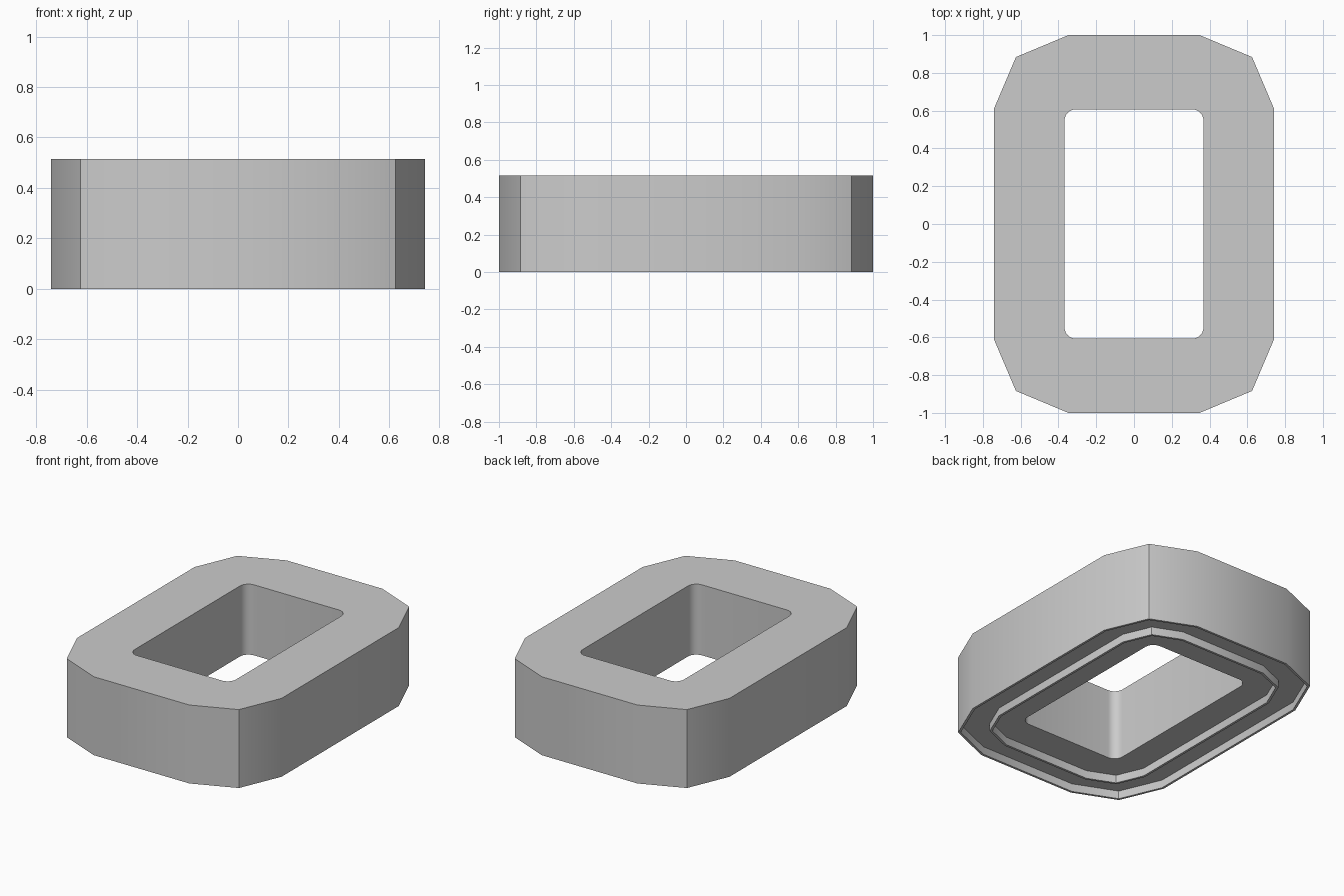
import bpy, bmesh, math
from mathutils import Vector

cube = bpy.data.objects.get("Cube")
if cube:
    bpy.data.objects.remove(cube, do_unlink=True)

HEIGHT, RECESS = 0.515, 0.052


def mirrored(quarter):
    """Repeat a first-quadrant path in all four quadrants, counter-clockwise."""
    half = quarter + [(-x, y) for x, y in reversed(quarter)]
    return [Vector(p) for p in half + [(-x, -y) for x, y in half]]


def inset(points, d):
    """Move every side of a counter-clockwise outline inward by d."""
    out = []
    for i, p in enumerate(points):
        a = (p - points[i - 1]).normalized()
        b = (points[(i + 1) % len(points)] - p).normalized()
        na, nb = Vector((-a.y, a.x)), Vector((-b.y, b.x))
        out.append(p + (na + nb) * d / (1 + na.dot(nb)))
    return out


def ring(bm, points, z):
    return [bm.verts.new((p.x, p.y, z)) for p in points]


def wall(bm, a, b):
    n = len(a)
    for i in range(n):
        bm.faces.new((a[i], a[(i + 1) % n], b[(i + 1) % n], b[i]))


def cap(bm, a, b):
    """Fill the flat area between two rings."""
    edges = []
    for loop in (a, b):
        for i, v in enumerate(loop):
            w = loop[(i + 1) % len(loop)]
            edges.append(bm.edges.get((v, w)) or bm.edges.new((v, w)))
    bmesh.ops.triangle_fill(bm, edges=edges, use_beauty=True)


# Outlines: chamfered outer shell and rounded rectangular opening
outer = mirrored([(0.742, 0.609), (0.625, 0.884), (0.347, 1.0)])
r, steps = 0.06, 6
angles = [i * math.pi / 2 / steps for i in range(steps + 1)]
opening = mirrored([(0.368 - r + r * math.cos(t), 0.607 - r + r * math.sin(t))
                    for t in angles])

# Section from the top edge, under the thin outer rim, to the inner lip
section = [(0, HEIGHT), (0, 0), (0.015, 0), (0.015, RECESS),
           (0.175, RECESS), (0.175, 0), (0.19, 0), (0.19, RECESS)]

bm = bmesh.new()
rings = [ring(bm, inset(outer, d), z) for d, z in section]
for a, b in zip(rings, rings[1:]):
    wall(bm, a, b)
hole_top = ring(bm, opening, HEIGHT)
hole_low = ring(bm, opening, RECESS)
wall(bm, hole_low, hole_top)
cap(bm, rings[0], hole_top)
cap(bm, rings[-1], hole_low)
bmesh.ops.recalc_face_normals(bm, faces=bm.faces)

mesh = bpy.data.meshes.new("frame_body")
bm.to_mesh(mesh)
bm.free()
body = bpy.data.objects.new("frame_body", mesh)
bpy.context.collection.objects.link(body)

# Plain grey finish
grey = bpy.data.materials.new("light_grey")
grey.use_nodes = True
colour = (0.6, 0.6, 0.6, 1)
grey.diffuse_color = colour
grey.node_tree.nodes["Principled BSDF"].inputs["Base Color"].default_value = colour
mesh.materials.append(grey)

# Smooth the gentle bends, keep the strong corners sharp
bpy.ops.object.select_all(action='DESELECT')
body.select_set(True)
bpy.context.view_layer.objects.active = body
bpy.ops.object.shade_smooth_by_angle(angle=math.radians(30))
